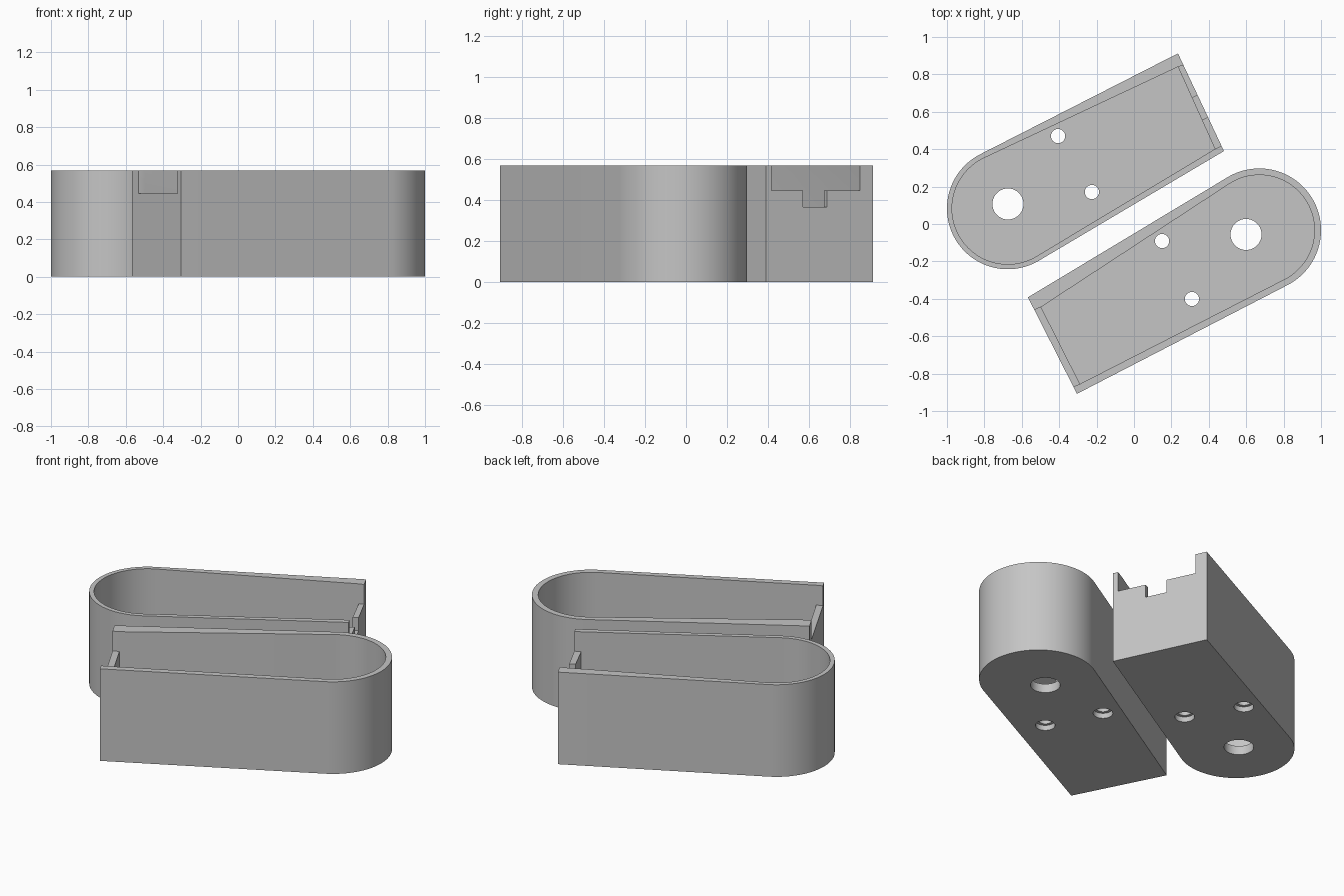
import bpy, bmesh, math
from mathutils import Vector

if "Cube" in bpy.data.objects:
    bpy.data.objects.remove(bpy.data.objects["Cube"])

HEIGHT, FLOOR, NOTCH_Z = 0.567, 0.055, 0.445

grey = bpy.data.materials.new("mid_grey")
grey.diffuse_color = (0.56, 0.56, 0.56, 1)
grey.use_nodes = True
grey.node_tree.nodes["Principled BSDF"].inputs["Base Color"].default_value = grey.diffuse_color


def prism(name, points, z0, z1):
    """Extrude a counter-clockwise outline between two heights."""
    bm = bmesh.new()
    face = bm.faces.new([bm.verts.new((x, y, z0)) for x, y in points])
    top = bmesh.ops.extrude_face_region(bm, geom=[face])["geom"]
    bmesh.ops.translate(bm, vec=(0, 0, z1 - z0),
                        verts=[g for g in top if isinstance(g, bmesh.types.BMVert)])
    bmesh.ops.recalc_face_normals(bm, faces=bm.faces)
    mesh = bpy.data.meshes.new(name)
    bm.to_mesh(mesh)
    bm.free()
    mesh.materials.append(grey)
    obj = bpy.data.objects.new(name, mesh)
    bpy.context.collection.objects.link(obj)
    return obj


def circle(centre, r, n=40):
    return [(centre[0] + r * math.cos(i * math.tau / n),
             centre[1] + r * math.sin(i * math.tau / n)) for i in range(n)]


def round_ended(centre, r, right, left, n=56):
    """Two corners joined by tangents to a round end."""
    c = Vector(centre)

    def tangent(p, side):
        d = Vector(p) - c
        return math.atan2(d.y, d.x) + side * math.acos(r / d.length)
    a0, a1 = tangent(left, 1), tangent(right, -1)
    while a1 < a0:
        a1 += math.tau
    while a1 - a0 > math.tau:
        a1 -= math.tau
    angles = [a0 + (a1 - a0) * i / n for i in range(n + 1)]
    return [right, left] + [(c.x + r * math.cos(a), c.y + r * math.sin(a)) for a in angles]


def cut(obj, points, z0, z1):
    cutter = prism("cutter", points, z0, z1)
    cutter.hide_render = True
    mod = obj.modifiers.new("cut", 'BOOLEAN')
    mod.operation, mod.solver, mod.object = 'DIFFERENCE', 'EXACT', cutter
    bpy.context.view_layer.objects.active = obj
    bpy.ops.object.modifier_apply(modifier=mod.name)
    bpy.data.objects.remove(cutter)


def beyond(inner, outer):
    """Push a point on the outer face clear of the wall."""
    return tuple(Vector(inner) + (Vector(outer) - Vector(inner)) * 2)


def tray(name, centre, r, r_in, right, left, right_in, left_in,
         notch_right, notch_left, big_hole, small_holes):
    # outer body and cavity
    obj = prism(name, round_ended(centre, r, right, left), 0, HEIGHT)
    cut(obj, round_ended(centre, r_in, right_in, left_in), FLOOR, 1)
    # wide notch across the flat end wall
    cut(obj, [centre, right_in, beyond(right_in, notch_right),
              beyond(left_in, notch_left), left_in], NOTCH_Z, 1)
    # axle hole and counterbored screw holes
    cut(obj, circle(big_hole, 0.083), -0.1, 0.2)
    for hole in small_holes:
        cut(obj, circle(hole, 0.038), -0.1, 0.2)
        cut(obj, circle(hole, 0.055), -0.1, 0.032)
    return obj


rear = tray("rear_tray", (-0.675, 0.083), 0.325, 0.298,
            (0.481, 0.39), (0.235, 0.912), (0.433, 0.401), (0.235, 0.84),
            (0.465, 0.417), (0.267, 0.85),
            (-0.674, 0.107), [(-0.406, 0.47), (-0.225, 0.171)])
# small cable slot in the rear tray's end wall
cut(rear, [(0.332, 0.540), (0.428, 0.588), (0.374, 0.706), (0.278, 0.658)], 0.365, 0.5)

front = tray("front_tray", (0.67, -0.033), 0.33, 0.295,
             (-0.567, -0.392), (-0.305, -0.908), (-0.497, -0.444), (-0.289, -0.855),
             (-0.535, -0.46), (-0.316, -0.866),
             (0.599, -0.056), [(0.15, -0.091), (0.31, -0.401)])

# smooth round walls, crisp edges
for obj in (rear, front):
    bpy.ops.object.select_all(action='DESELECT')
    obj.select_set(True)
    bpy.context.view_layer.objects.active = obj
    bpy.ops.object.shade_smooth_by_angle(angle=math.radians(30))
